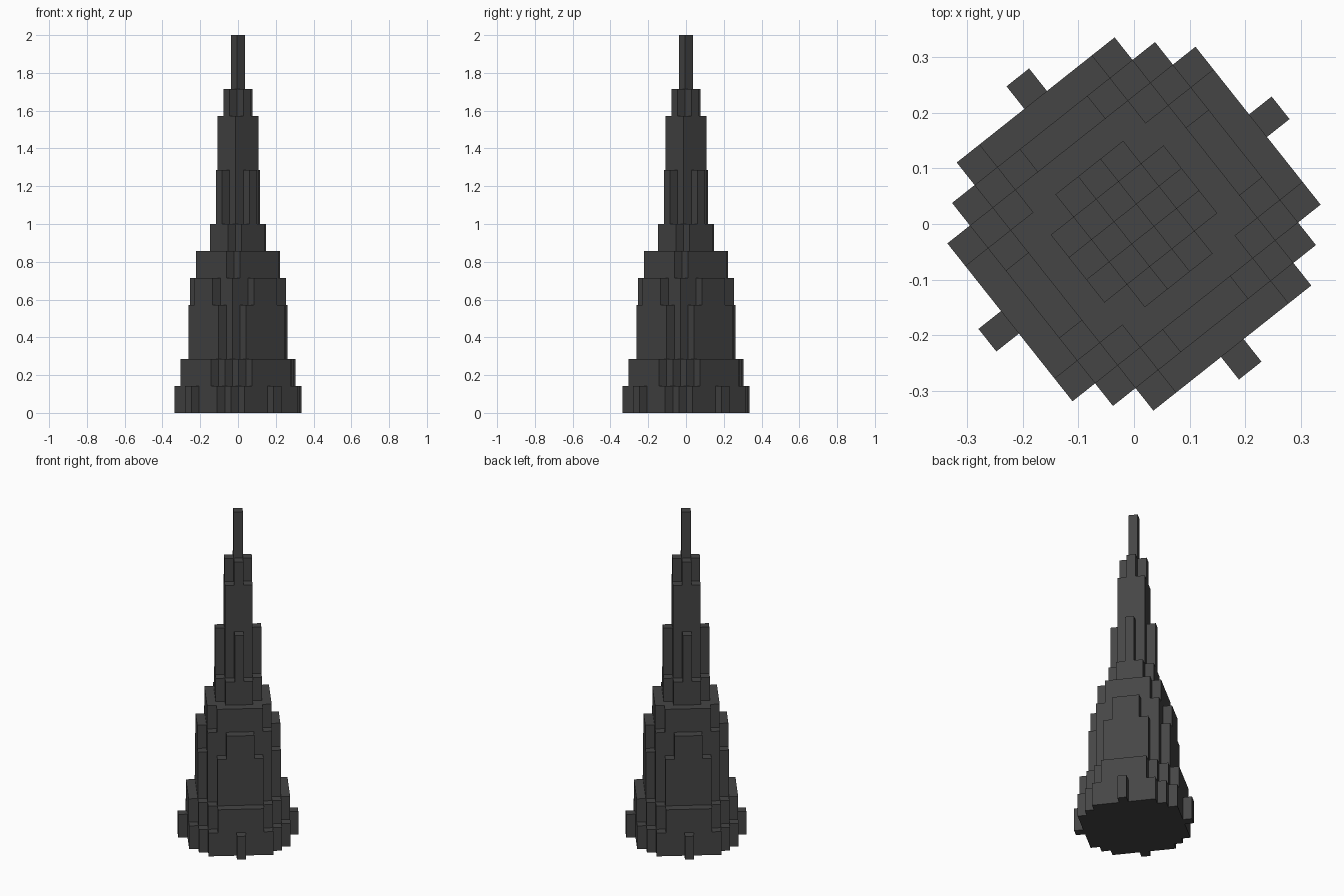
import bpy, bmesh, math
from mathutils import Matrix

cube = bpy.data.objects.get("Cube")
if cube:
    bpy.data.objects.remove(cube, do_unlink=True)

UNIT = 0.0517            # width of one block
STOREY = 1 / 7           # height of one block
TURN = Matrix.Rotation(math.radians(38.4), 4, 'Z')

stone = bpy.data.materials.new("dark_grey_stone")
stone.use_nodes = True
colour = (0.06, 0.06, 0.06, 1)
stone.diffuse_color = colour
bsdf = next(n for n in stone.node_tree.nodes if n.type == 'BSDF_PRINCIPLED')
bsdf.inputs["Base Color"].default_value = colour
bsdf.inputs["Roughness"].default_value = 0.9


def stepped_outline(corners):
    """Four-fold symmetric stepped plan from the outer corners of an eighth."""
    stairs = corners + [(b, a) for a, b in reversed(corners) if a != b]
    quarter = []
    for i, (a, b) in enumerate(stairs):
        quarter.append((a, b))
        if i + 1 < len(stairs):
            quarter.append((stairs[i + 1][0], b))
    points = []
    for _ in range(4):
        points += quarter
        quarter = [(-y, x) for x, y in quarter]
    return points


def tier(name, bottom, top, corners):
    """Extrude one stepped plan between two storeys."""
    bm = bmesh.new()
    base = [bm.verts.new((x * UNIT, y * UNIT, bottom * STOREY))
            for x, y in stepped_outline(corners)]
    face = bm.faces.new(base)
    result = bmesh.ops.extrude_face_region(bm, geom=[face], use_keep_orig=True)
    raised = [g for g in result["geom"] if isinstance(g, bmesh.types.BMVert)]
    bmesh.ops.translate(bm, verts=raised, vec=(0, 0, (top - bottom) * STOREY))
    bmesh.ops.recalc_face_normals(bm, faces=bm.faces)
    bm.transform(TURN)
    mesh = bpy.data.meshes.new(name)
    bm.to_mesh(mesh)
    bm.free()
    mesh.materials.append(stone)
    bpy.context.collection.objects.link(bpy.data.objects.new(name, mesh))


# Tiers from the ground up: name, bottom and top storey, outer plan corners
tier("base_with_buttresses", 0, 1, [(6.5, .5), (5.5, 3.5), (4.5, 4.5)])
tier("plinth", 1, 2, [(5.5, 2.5), (4.5, 3.5)])
tier("lower_body", 2, 4, [(4.5, 2.5), (3.5, 3.5)])
tier("lower_body_crown", 4, 5, [(4.5, 1.5), (3.5, 3.5)])
tier("middle_body", 5, 6, [(3.5, 2.5)])
tier("shoulder", 6, 7, [(2.5, 1.5)])
tier("ribbed_shaft", 7, 9, [(2.5, .5), (1.5, 1.5)])
tier("upper_shaft", 9, 11, [(1.5, 1.5)])
tier("shaft_cap", 11, 12, [(1.5, .5)])
tier("spire", 12, 14, [(.5, .5)])
